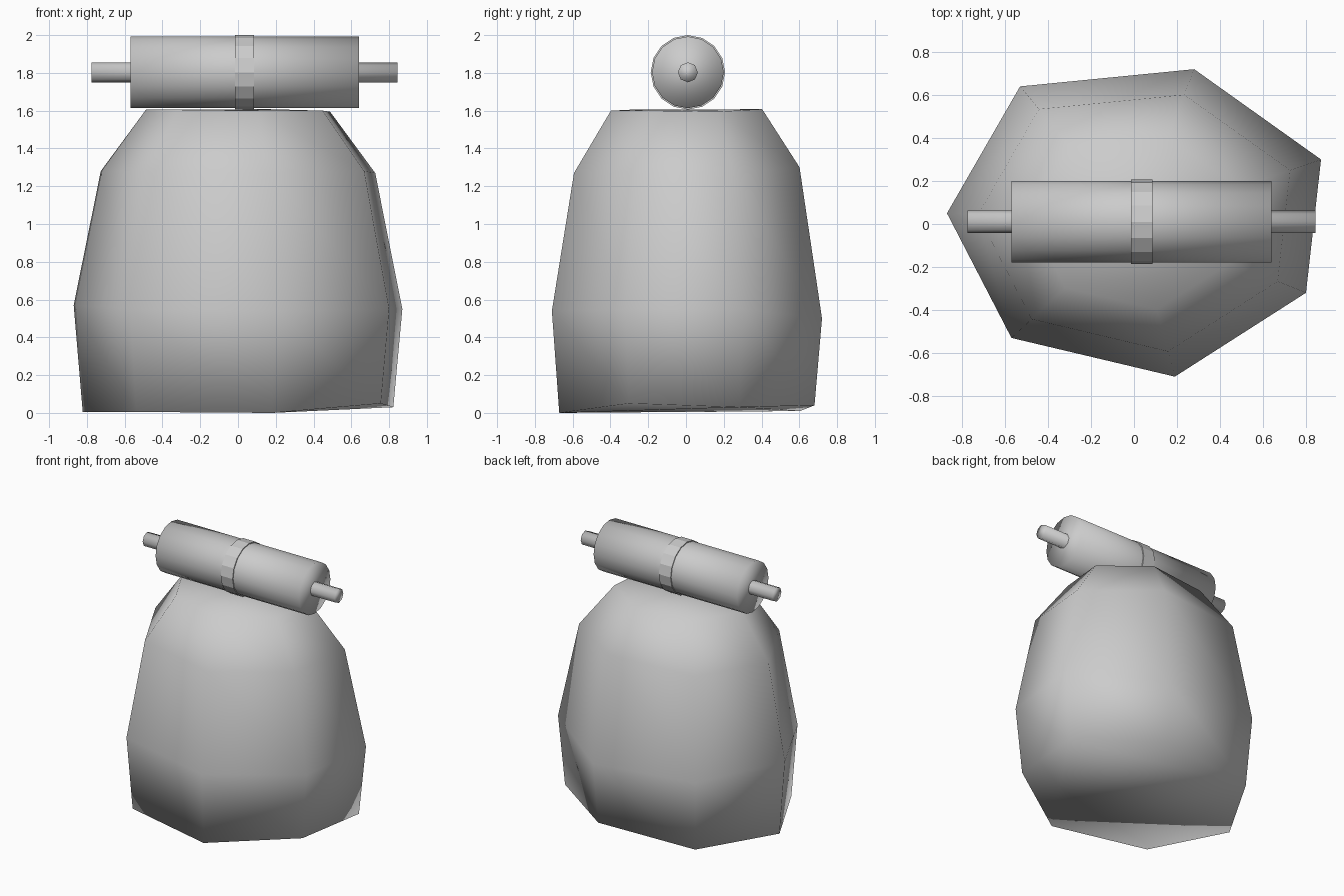
import bpy, bmesh, math
from mathutils import Matrix

if "Cube" in bpy.data.objects:
    bpy.data.objects.remove(bpy.data.objects["Cube"])

grey = bpy.data.materials.new("plain grey")
grey.diffuse_color = (0.6, 0.6, 0.6, 1)
grey.use_nodes = True
grey.node_tree.nodes["Principled BSDF"].inputs["Base Color"].default_value = grey.diffuse_color


def finish(name, bm, smooth):
    bmesh.ops.recalc_face_normals(bm, faces=bm.faces)
    for f in bm.faces:
        f.smooth = smooth
    mesh = bpy.data.meshes.new(name)
    bm.to_mesh(mesh)
    bm.free()
    mesh.materials.append(grey)
    obj = bpy.data.objects.new(name, mesh)
    bpy.context.collection.objects.link(obj)


def rod(name, x0, x1, radius, sides, smooth=True):
    """Capped cylinder lying along x on the roller axis."""
    bm = bmesh.new()
    place = Matrix.Translation(((x0 + x1) / 2, 0.01, 1.803)) @ Matrix.Rotation(math.pi / 2, 4, 'Y')
    bmesh.ops.create_cone(bm, cap_ends=True, segments=sides, radius1=radius,
                          radius2=radius, depth=x1 - x0, matrix=place)
    finish(name, bm, smooth)


# Stone base: an irregular seven-sided outline, scaled ring by ring
outline = [(-0.87, 0.05), (-0.53, 0.64), (0.28, 0.72), (0.87, 0.30),
           (0.80, -0.32), (0.19, -0.71), (-0.57, -0.53)]
floor_z = [0.005, 0.01, 0.04, 0.03, 0.05, 0.0, 0.005]
waist_z = [0.57, 0.54, 0.50, 0.55, 0.55, 0.54, 0.55]
shoulder_z = [1.28, 1.29, 1.30, 1.27, 1.28, 1.27, 1.28]
top_z = [1.605, 1.60, 1.608, 1.595, 1.60, 1.60, 1.605]

bm = bmesh.new()
rings = []
for scale, heights in ((0.945, floor_z), (1, waist_z), (0.835, shoulder_z), (0.56, top_z)):
    rings.append([bm.verts.new((x * scale, y * scale, z))
                  for (x, y), z in zip(outline, heights)])
for low, high in zip(rings, rings[1:]):
    for i in range(7):
        j = (i + 1) % 7
        bm.faces.new((low[i], low[j], high[j], high[i]))
bm.faces.new(rings[0])
bm.faces.new(rings[-1])
finish("stone_base", bm, True)

# Roller with its middle band and the axle through it
rod("roller", -0.57, 0.64, 0.19, 16)
rod("roller_band", -0.015, 0.085, 0.197, 16, smooth=False)
rod("axle", -0.775, 0.845, 0.053, 8)
